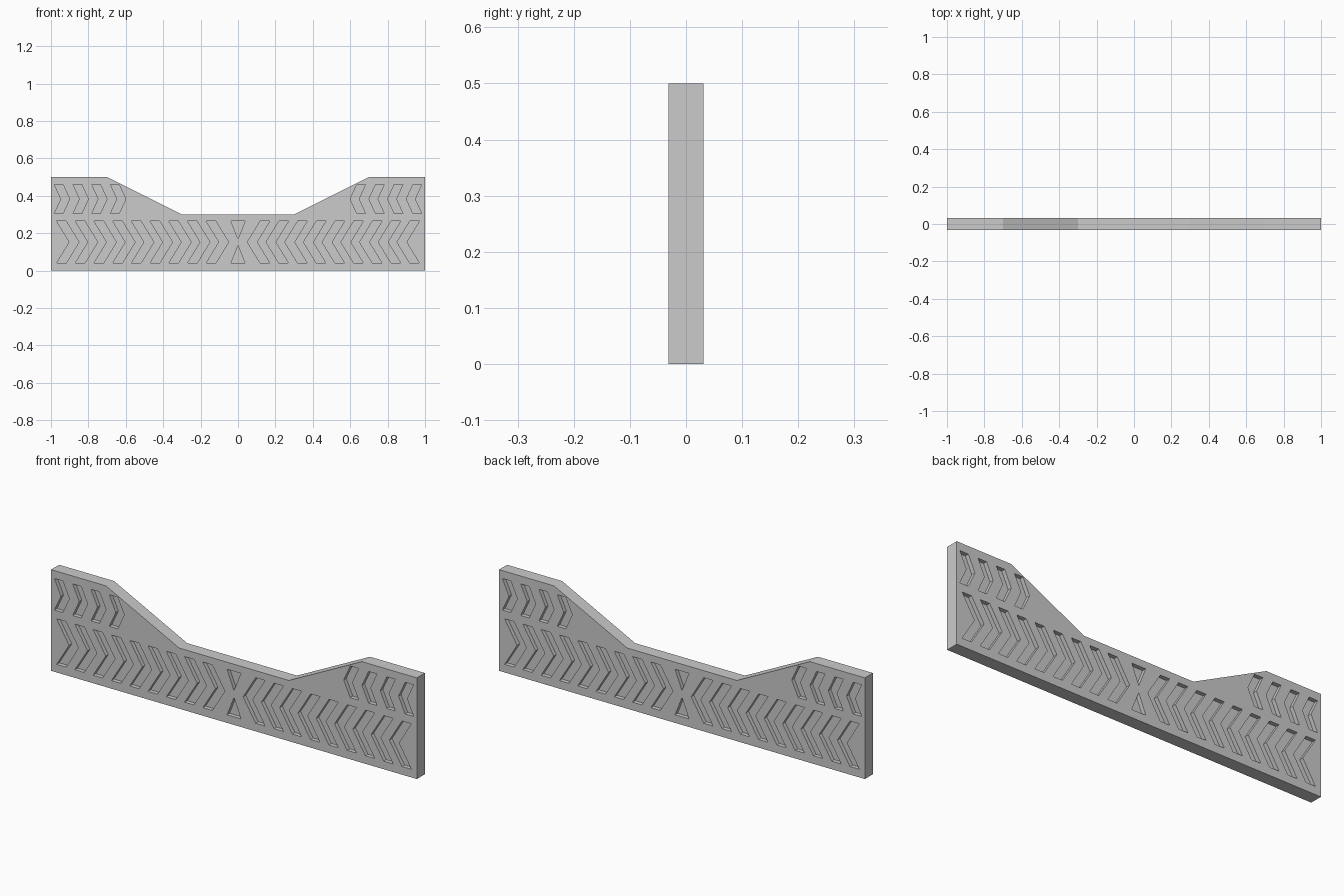
import bpy, bmesh

if "Cube" in bpy.data.objects:
    bpy.data.objects.remove(bpy.data.objects["Cube"])

HALF = 0.0315   # half thickness of the barrier
DEPTH = 0.02    # depth of the engraved marks


def add_prism(bm, pts, y0, y1):
    """Extrude an x-z outline from y0 to y1."""
    front = [bm.verts.new((x, y0, z)) for x, z in pts]
    back = [bm.verts.new((x, y1, z)) for x, z in pts]
    n = len(pts)
    bm.faces.new(front)
    bm.faces.new(back[::-1])
    for i in range(n):
        j = (i + 1) % n
        bm.faces.new((front[j], front[i], back[i], back[j]))


def make_object(name, bm):
    bmesh.ops.recalc_face_normals(bm, faces=bm.faces)
    mesh = bpy.data.meshes.new(name)
    bm.to_mesh(mesh)
    bm.free()
    ob = bpy.data.objects.new(name, mesh)
    bpy.context.collection.objects.link(ob)
    return ob


def chevron(x, z0, z1, reach, width):
    """Arrow stripe pointing to +x."""
    zm = (z0 + z1) / 2
    return [(x, z0), (x + width, z0), (x + reach + width, zm),
            (x + width, z1), (x, z1), (x + reach, zm)]


# Barrier panel with the dipped top edge
half_outline = [(1, 0), (1, 0.5), (0.7, 0.5), (0.3, 0.3)]
outline = half_outline + [(-x, z) for x, z in reversed(half_outline)]
bm = bmesh.new()
add_prism(bm, outline, -HALF, HALF)
panel = make_object("barrier_panel", bm)

# Engraved marks: long lower row, short upper rows, centre triangles
left = [chevron(-0.97 + 0.1 * i, 0.04, 0.265, 0.069, 0.051) for i in range(9)]
left += [chevron(-0.982 + 0.1 * i, 0.305, 0.461, 0.036, 0.046) for i in range(4)]
marks = left + [[(-x, z) for x, z in m] for m in left]
marks += [[(-0.038, 0.265), (0.038, 0.265), (0, 0.17)],
          [(-0.038, 0.04), (0.038, 0.04), (0, 0.135)]]

# Cutters on both the front and back faces
bm = bmesh.new()
for m in marks:
    for s in (-1, 1):
        add_prism(bm, m, s * (HALF - DEPTH), s * (HALF + 0.02))
cutter = make_object("mark_cutter", bm)
cutter.hide_render = True
cutter.display_type = 'WIRE'

cut = panel.modifiers.new("engraved_marks", 'BOOLEAN')
cut.operation = 'DIFFERENCE'
cut.solver = 'EXACT'
cut.object = cutter
